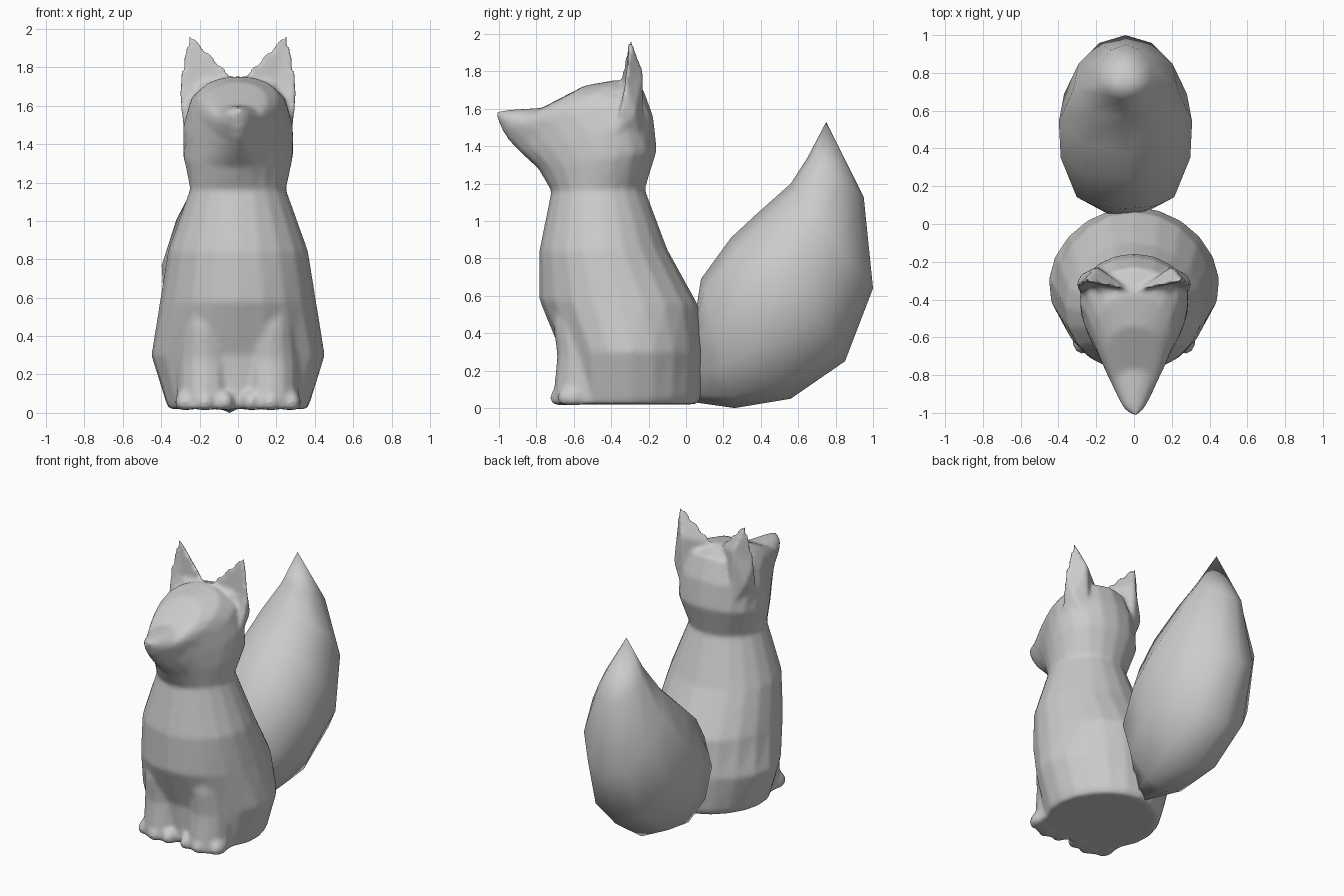
import bpy, bmesh, math
from mathutils import Vector

cube = bpy.data.objects.get("Cube")
if cube:
    bpy.data.objects.remove(cube)

grey = bpy.data.materials.new("soft grey")
grey.use_nodes = True
grey.diffuse_color = (0.6, 0.6, 0.6, 1)
grey.node_tree.nodes["Principled BSDF"].inputs["Base Color"].default_value = (0.6, 0.6, 0.6, 1)


def finish(name, bm):
    bmesh.ops.recalc_face_normals(bm, faces=bm.faces)
    mesh = bpy.data.meshes.new(name)
    bm.to_mesh(mesh)
    bm.free()
    mesh.materials.append(grey)
    obj = bpy.data.objects.new(name, mesh)
    bpy.context.collection.objects.link(obj)
    return obj


def select(objects):
    bpy.ops.object.select_all(action="DESELECT")
    for obj in objects:
        obj.select_set(True)
    bpy.context.view_layer.objects.active = objects[0]


def loft(name, sections, sides, cx=0, tip=None):
    """Skin rings given as (front y, front z, back y, back z, half width, front taper)."""
    bm = bmesh.new()
    rings = []
    for fy, fz, by, bz, half, taper in sections:
        front, back = Vector((cx, fy, fz)), Vector((cx, by, bz))
        ring = []
        for i in range(sides):
            a = math.tau * i / sides
            f = (1 + math.cos(a)) / 2
            p = back.lerp(front, f)
            p.x += half * math.sin(a) * (1 - taper * f)
            ring.append(bm.verts.new(p))
        rings.append(ring)
    for low, high in zip(rings, rings[1:]):
        for i in range(sides):
            j = (i + 1) % sides
            bm.faces.new((low[i], low[j], high[j], high[i]))
    bm.faces.new(rings[0])
    if tip:
        point = bm.verts.new(tip)
        for i in range(sides):
            bm.faces.new((rings[-1][i], rings[-1][(i + 1) % sides], point))
    else:
        bm.faces.new(rings[-1])
    return finish(name, bm)


# Bushy tail sweeping up and ending in a point
tail = loft("tail", [
    (0.05, 0.50, 0.05, 0.03, 0.09, 0),
    (0.08, 0.69, 0.26, 0.0, 0.24, -0.2),
    (0.24, 0.91, 0.56, 0.05, 0.31, -0.25),
    (0.38, 1.04, 0.85, 0.25, 0.31, -0.3),
    (0.56, 1.20, 1.0, 0.64, 0.23, -0.4),
    (0.65, 1.34, 0.95, 1.13, 0.13, -0.2),
], 10, cx=-0.045, tip=(-0.06, 0.75, 1.53))
select([tail])
bpy.ops.object.shade_smooth_by_angle(angle=math.radians(60))

# Seated body, neck and head flow upward, then forward into the muzzle
parts = [loft("body", [
    (-0.64, 0.02, 0.06, 0.02, 0.32, -0.25),
    (-0.65, 0.06, 0.08, 0.06, 0.34, -0.22),
    (-0.67, 0.30, 0.09, 0.30, 0.415, -0.18),
    (-0.785, 0.58, 0.065, 0.55, 0.41, 0),
    (-0.785, 0.84, -0.10, 0.85, 0.365, 0),
    (-0.72, 1.16, -0.22, 1.17, 0.25, 0),
    (-0.79, 1.28, -0.155, 1.38, 0.345, 0.36),
    (-0.88, 1.36, -0.175, 1.56, 0.38, 0.6),
    (-0.93, 1.41, -0.23, 1.71, 0.34, 0.63),
    (-0.95, 1.43, -0.37, 1.755, 0.27, 0.55),
    (-0.96, 1.45, -0.54, 1.725, 0.19, 0.4),
    (-0.98, 1.48, -0.77, 1.605, 0.12, 0.3),
    (-1.0, 1.53, -0.94, 1.595, 0.055, 0),
], 20, tip=(0.01, -1.02, 1.585))]


def ear(side):
    """Pointed ear with a hollow front and a long back running into the head."""
    bm = bmesh.new()
    names = {
        "tip": (0.265, -0.30, 2.0), "inner": (0.02, -0.35, 1.75),
        "rim": (0.31, -0.33, 1.72), "cheek": (0.285, -0.38, 1.46),
        "brow": (0.12, -0.45, 1.64), "hollow": (0.20, -0.32, 1.73),
        "back": (0.20, -0.225, 1.80), "nape": (0.18, -0.23, 1.38),
        "side": (0.285, -0.27, 1.58),
    }
    v = {k: bm.verts.new((p[0] * side, p[1], p[2])) for k, p in names.items()}
    for face in ("tip inner hollow", "tip hollow rim", "inner brow hollow",
                 "rim hollow cheek", "brow cheek hollow", "tip rim back",
                 "tip back inner", "rim side back", "rim cheek side",
                 "side cheek nape", "side nape back",
                 "back nape inner", "inner nape brow", "brow nape cheek"):
        bm.faces.new([v[k] for k in face.split()])
    return finish("ear", bm)


for side in (1, -1):
    parts.append(ear(side))

    # Front leg fading into the chest
    parts.append(loft("front_leg", [
        (-0.71, 0.02, -0.36, 0.02, 0.145, 0),
        (-0.71, 0.06, -0.36, 0.06, 0.15, 0),
        (-0.69, 0.28, -0.36, 0.28, 0.15, 0),
        (-0.71, 0.44, -0.40, 0.44, 0.13, 0),
        (-0.70, 0.60, -0.50, 0.60, 0.10, 0),
    ], 14, cx=0.17 * side))

    # Low toes barely breaking out of the paw
    for x, y in ((0.07, -0.64), (0.17, -0.65), (0.275, -0.61)):
        bm = bmesh.new()
        bmesh.ops.create_uvsphere(bm, u_segments=10, v_segments=6, radius=1)
        for vert in bm.verts:
            vert.co = Vector((vert.co.x * 0.055 + x * side,
                              vert.co.y * 0.08 + y,
                              max(vert.co.z * 0.065 + 0.055, 0.015)))
        parts.append(finish("toe", bm))

# Fuse the pieces into one soft skin
fox = parts[0]
select(parts)
bpy.ops.object.join()
fox.name = "body_and_head"
skin = fox.modifiers.new("skin", "REMESH")
skin.mode = "VOXEL"
skin.voxel_size = 0.014
soften = fox.modifiers.new("soften", "SMOOTH")
soften.factor = 0.5
soften.iterations = 8
for name in ("skin", "soften"):
    bpy.ops.object.modifier_apply(modifier=name)
bpy.ops.object.shade_smooth()
